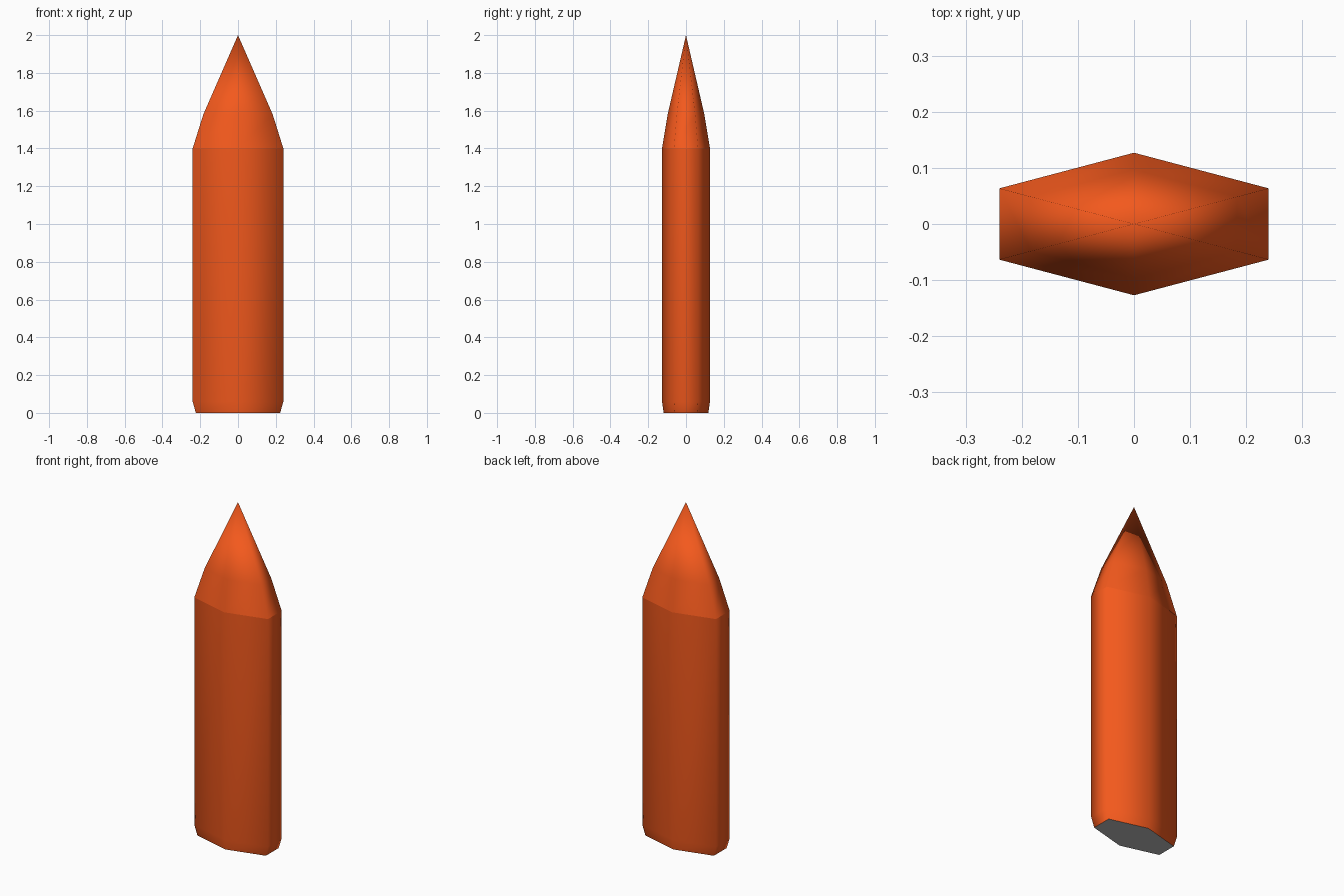
import bpy, bmesh

if "Cube" in bpy.data.objects:
    bpy.data.objects.remove(bpy.data.objects["Cube"])


def material(name, rgb):
    mat = bpy.data.materials.new(name)
    mat.diffuse_color = (*rgb, 1)
    mat.use_nodes = True
    mat.node_tree.nodes["Principled BSDF"].inputs["Base Color"].default_value = mat.diffuse_color
    return mat


# Stretched hexagon cross-section and (height, scale) profile
SECTION = [(0, -0.127), (0.24, -0.0635), (0.24, 0.0635),
           (0, 0.127), (-0.24, 0.0635), (-0.24, -0.0635)]
PROFILE = [(0, 0.93), (0.06, 1), (1.4, 1), (1.58, 0.765)]
TIP_Z = 2.0

bm = bmesh.new()
rings = [[bm.verts.new((x * s, y * s, z)) for x, y in SECTION] for z, s in PROFILE]
n = len(SECTION)

# Body walls and shoulder
for lower, upper in zip(rings, rings[1:]):
    for i in range(n):
        j = (i + 1) % n
        bm.faces.new((lower[i], lower[j], upper[j], upper[i]))

# Pointed tip
tip = bm.verts.new((0, 0, TIP_Z))
for i in range(n):
    bm.faces.new((rings[-1][i], rings[-1][(i + 1) % n], tip))

# Smooth walls, with a crease at the shoulder and the base rim
for face in bm.faces:
    face.smooth = True
base = bm.faces.new(rings[0][::-1])
base.material_index = 1
for ring in (rings[0], rings[2]):
    for i in range(n):
        bm.edges.get((ring[i], ring[(i + 1) % n])).smooth = False

mesh = bpy.data.meshes.new("crystal_spike")
bm.to_mesh(mesh)
bm.free()
mesh.materials.append(material("orange", (0.9, 0.1, 0.012)))
mesh.materials.append(material("grey_base", (0.5, 0.5, 0.5)))
bpy.context.collection.objects.link(bpy.data.objects.new("crystal_spike", mesh))
